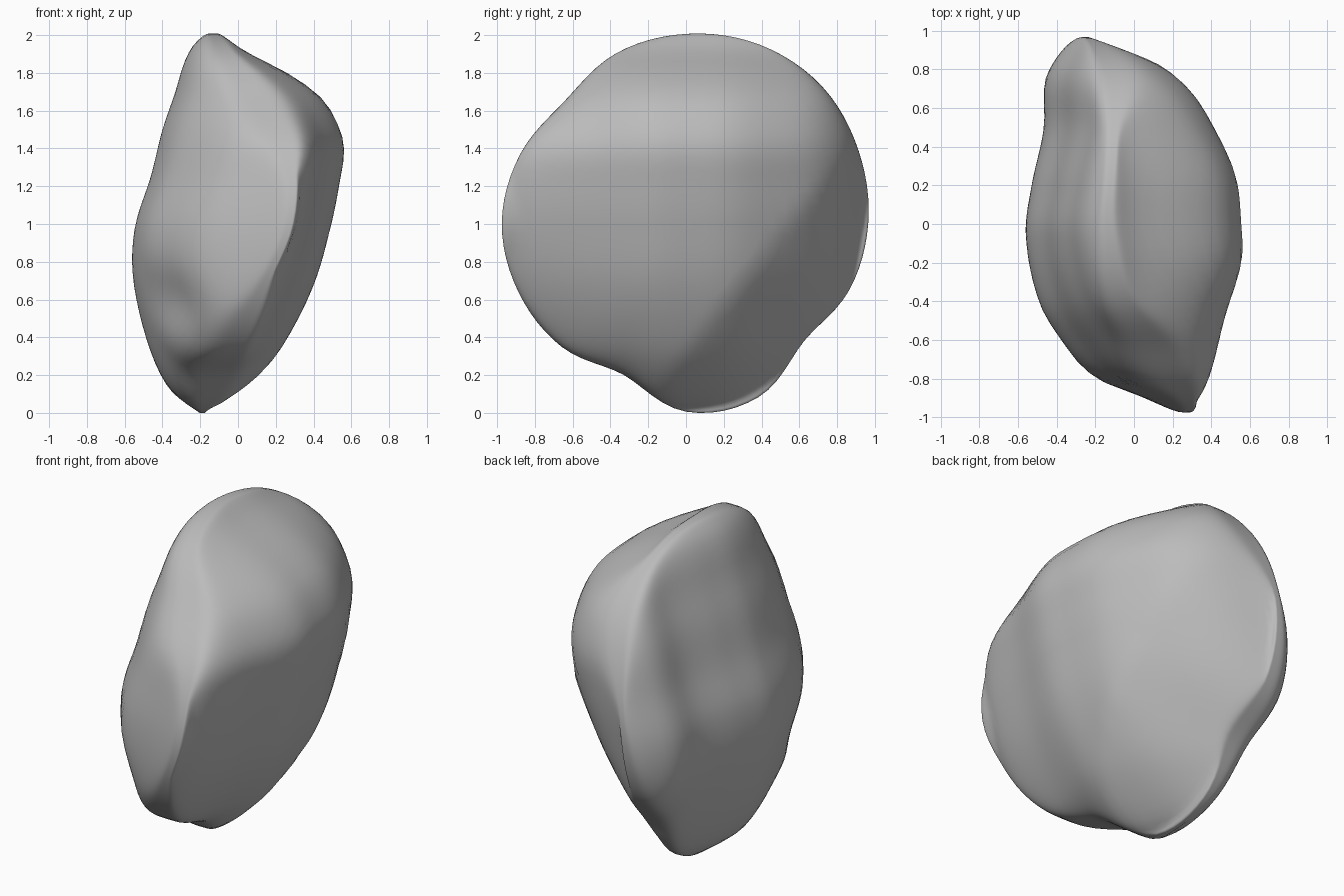
import bpy, bmesh, math

if "Cube" in bpy.data.objects:
    bpy.data.objects.remove(bpy.data.objects["Cube"])

# Outline seen from the right, around (y=0, z=1): every 22.5 degrees from +y towards +z
RADIUS = [.965, .99, 1.02, 1.02, 1.0, .97, .91, .95, .975, .96, .93, .87, 1.0, 1.0, .885, .935]
RIM_X = [-.25, -.2, -.1, -.1, -.13, -.05, .12, .28, .28, .13, 0, -.1, -.18, -.2, -.2, -.25]

# Side faces: x by height, then the inward offset by y
RIGHT_Z = [(0, -.1), (.05, .01), (.2, .15), (.35, .25), (.68, .40), (1, .49), (1.2, .53),
           (1.4, .558), (1.55, .52), (1.67, .45), (1.79, .30), (1.92, .06), (2.03, -.08)]
RIGHT_Y = [(-1, .26), (-.9, .18), (-.8, .14), (-.5, .08), (-.2, 0), (0, 0), (.25, .03),
           (.5, .13), (.7, .23), (.83, .355), (.93, .55), (1, .72)]
LEFT_Z = [(0, -.25), (.05, -.33), (.12, -.4), (.3, -.47), (.6, -.54), (.8, -.56), (1, -.54),
          (1.25, -.46), (1.5, -.4), (1.68, -.345), (1.92, -.285), (2.03, -.2)]
LEFT_Y = [(-1, .78), (-.9, .55), (-.8, .31), (-.6, .16), (-.4, .06), (-.05, 0), (.2, .03),
          (.5, .09), (.75, .08), (.9, .14), (1, .22)]


def curve(pts, t):
    """Smooth curve through a table of points."""
    t = max(pts[0][0], min(pts[-1][0], t))
    i = 0
    while i < len(pts) - 2 and t > pts[i + 1][0]:
        i += 1

    def slope(k):
        a, b = pts[max(k - 1, 0)], pts[min(k + 1, len(pts) - 1)]
        return (b[1] - a[1]) / (b[0] - a[0])
    (x0, y0), (x1, y1) = pts[i], pts[i + 1]
    h = x1 - x0
    u = (t - x0) / h
    return ((2*u**3 - 3*u**2 + 1) * y0 + (u**3 - 2*u**2 + u) * h * slope(i)
            + (3*u**2 - 2*u**3) * y1 + (u**3 - u**2) * h * slope(i + 1))


def ring(values):
    """Make a closed table by repeating the ends."""
    n = len(values)
    return [(k, values[k % n]) for k in range(-2, n + 3)]


def right_face(y, z):
    bevel = .3 * max(0, y + (1 - z) * .8 - .55)      # lower back bevel
    return curve(RIGHT_Z, z) - curve(RIGHT_Y, y) - bevel


def left_face(y, z):
    dent = .06 * math.exp(-((y + .55) / .22)**2 - ((z - .58) / .18)**2)
    return curve(LEFT_Z, z) + curve(LEFT_Y, y) + dent


# Boulder: rounded profile swept from the left face over the rim to the right face
N, M, P = 96, 56, 4.5
radius, rim_x = ring(RADIUS), ring(RIM_X)
bm = bmesh.new()
rows = []
for j in range(N):
    k = j * 16 / N
    ang = k * math.pi / 8
    r, rim = curve(radius, k), curve(rim_x, k)
    row = []
    for i in range(M + 1):
        a = math.pi * i / M
        s, c = math.sin(a), -math.cos(a)
        norm = (abs(s)**P + abs(c)**P)**(1 / P)
        s, c = s / norm, c / norm
        y, z = r * s * math.cos(ang), 1 + r * s * math.sin(ang)
        if c < 0:
            depth = max(rim - left_face(y, z), .04)
        else:
            depth = max(right_face(y, z) - rim, .04)
        # blend towards the common middle so both poles close cleanly
        x = rim + depth * c
        row.append(bm.verts.new((x, y, z)))
    rows.append(row)
for j in range(N):
    a, b = rows[j], rows[(j + 1) % N]
    for i in range(M):
        bm.faces.new((a[i], a[i + 1], b[i + 1], b[i]))
bmesh.ops.remove_doubles(bm, verts=bm.verts, dist=.0005)
bmesh.ops.recalc_face_normals(bm, faces=bm.faces)

# Stand on the ground
low = min(v.co.z for v in bm.verts)
for v in bm.verts:
    v.co.z -= low
for f in bm.faces:
    f.smooth = True

mesh = bpy.data.meshes.new("boulder")
bm.to_mesh(mesh)
bm.free()
boulder = bpy.data.objects.new("boulder", mesh)
bpy.context.collection.objects.link(boulder)

stone = bpy.data.materials.new("grey stone")
stone.diffuse_color = (.5, .5, .5, 1)
stone.use_nodes = True
stone.node_tree.nodes["Principled BSDF"].inputs["Base Color"].default_value = stone.diffuse_color
mesh.materials.append(stone)
